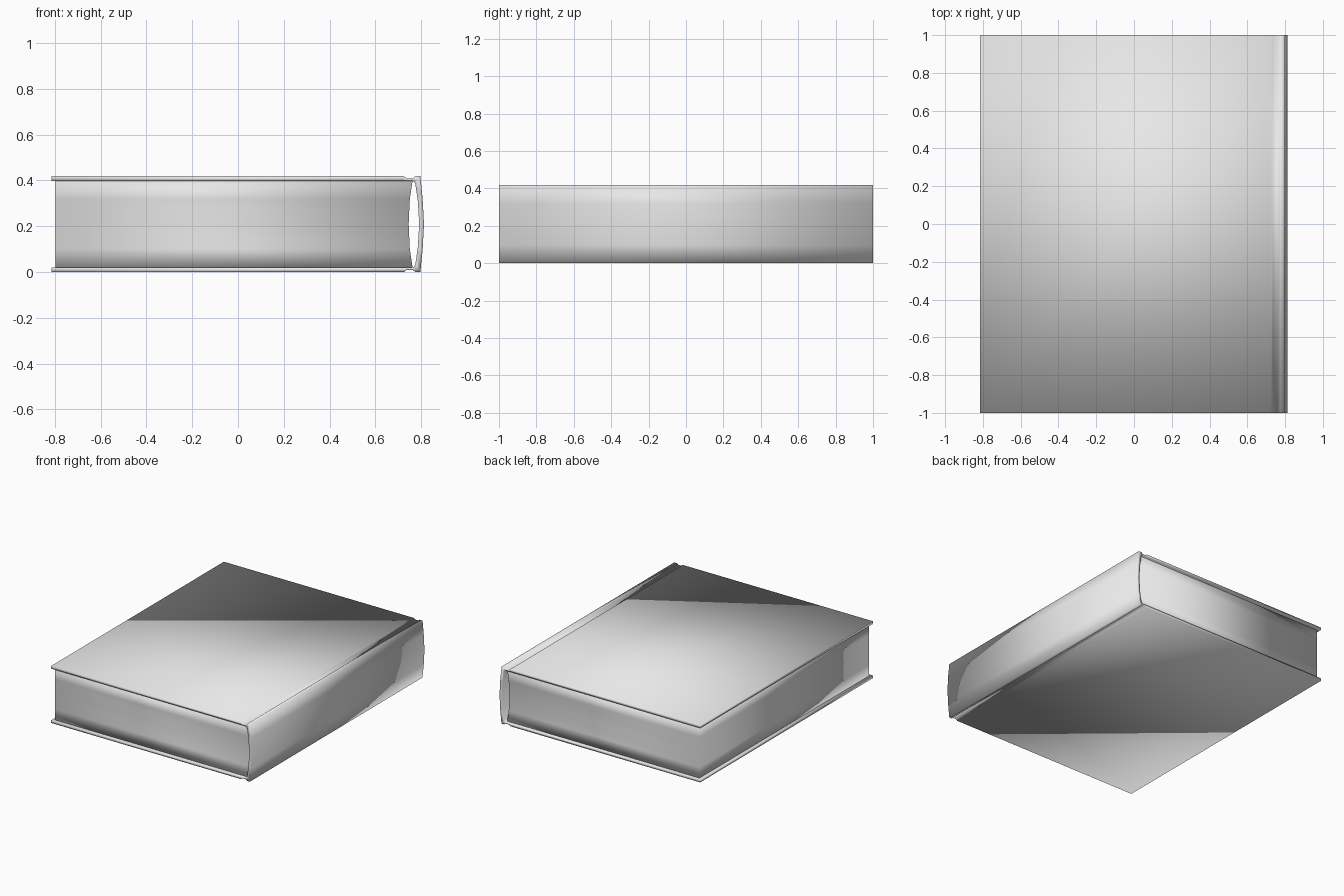
import bpy
import bmesh

cube = bpy.data.objects.get("Cube")
if cube:
    bpy.data.objects.remove(cube, do_unlink=True)

HEIGHT = 0.418

grey = bpy.data.materials.new("plain grey")
grey.use_nodes = True
color = (0.8, 0.8, 0.8, 1)
grey.diffuse_color = color
grey.node_tree.nodes["Principled BSDF"].inputs["Base Color"].default_value = color


def extruded_strip(name, pairs, half_length):
    """Extrude a band, given as paired (x, z) edge points, along y."""
    bm = bmesh.new()
    rings = []
    for pair in pairs:
        rings.append([bm.verts.new((x, y, z))
                      for (x, z), y in ((pair[0], -half_length), (pair[0], half_length),
                                        (pair[1], half_length), (pair[1], -half_length))])
    for a, b in zip(rings, rings[1:]):
        for i in range(4):
            j = (i + 1) % 4
            bm.faces.new((a[i], a[j], b[j], b[i]))
    bm.faces.new(rings[0])
    bm.faces.new(rings[-1])
    bmesh.ops.recalc_face_normals(bm, faces=bm.faces)
    for face in bm.faces:
        face.smooth = True
    mesh = bpy.data.meshes.new(name)
    bm.to_mesh(mesh)
    bm.free()
    mesh.materials.append(grey)
    obj = bpy.data.objects.new(name, mesh)
    bpy.context.collection.objects.link(obj)
    return obj


# Cover: board, hinge groove and rounded spine, as (outer, inner) points
upper = [
    ((-0.815, HEIGHT), (-0.815, 0.398)),
    ((0.725, HEIGHT), (0.722, 0.398)),
    ((0.735, 0.409), (0.735, 0.398)),
    ((0.762, 0.409), (0.758, 0.398)),
    ((0.774, HEIGHT), (0.768, 0.395)),
    ((0.796, HEIGHT), (0.774, 0.385)),
    ((0.806, 0.32), (0.785, 0.31)),
]
middle = [((0.812, HEIGHT / 2), (0.791, HEIGHT / 2))]
lower = [tuple((x, HEIGHT - z) for x, z in pair) for pair in reversed(upper)]
extruded_strip("cover", upper + middle + lower, 1.0)

# Page block: straight fore edge, hollow edge facing the spine
hollow = [(0.762, 0.02), (0.75, 0.1), (0.745, HEIGHT / 2),
          (0.75, HEIGHT - 0.1), (0.762, HEIGHT - 0.02)]
extruded_strip("page_block", [((-0.797, z), (x, z)) for x, z in hollow], 0.982)
